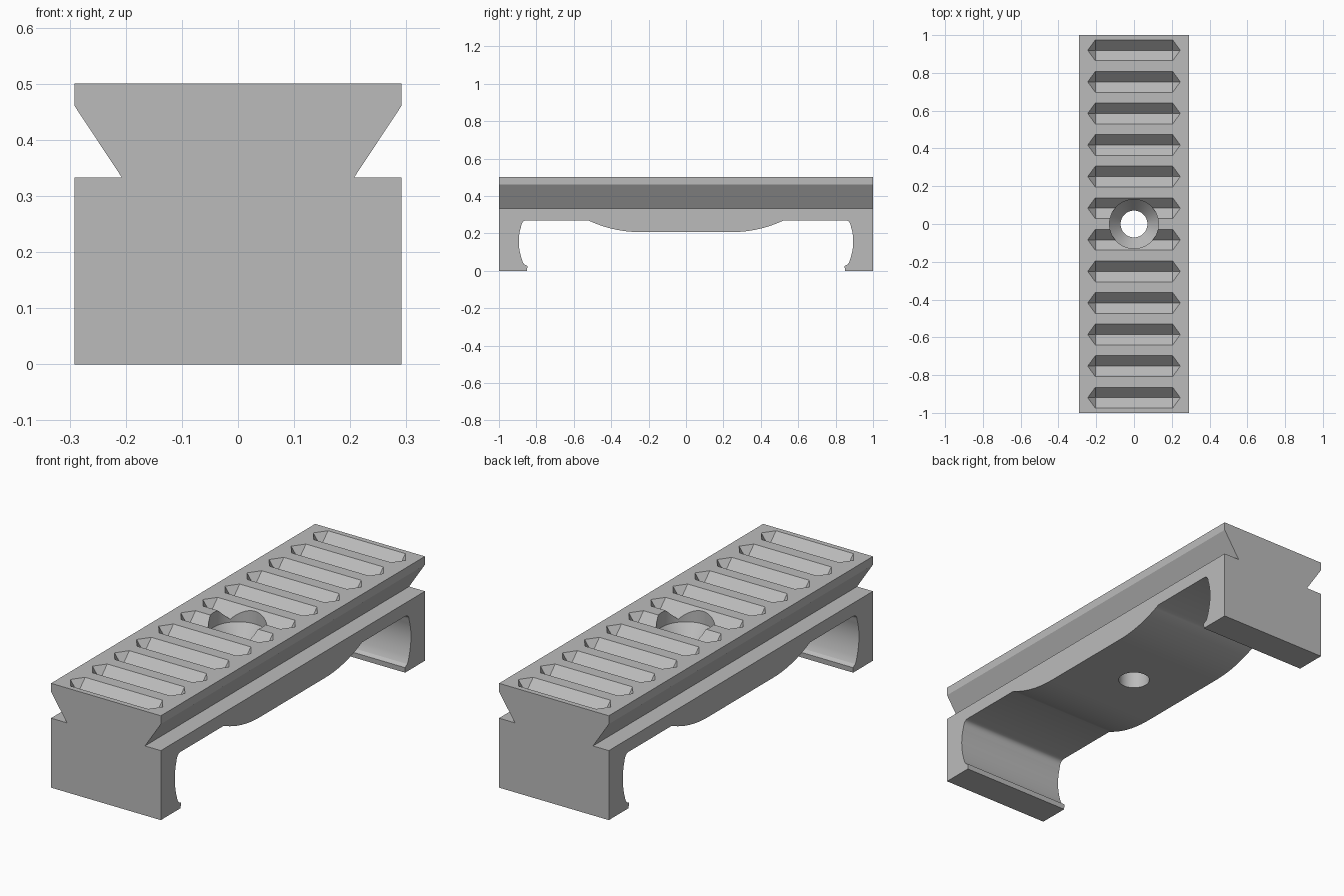
import bpy, bmesh, math
from mathutils import Matrix, Vector

cube = bpy.data.objects.get("Cube")
if cube:
    bpy.data.objects.remove(cube, do_unlink=True)

HALF_W, TOP = 0.291, 0.5

grey = bpy.data.materials.new("matte grey")
grey.use_nodes = True
grey.diffuse_color = (0.5, 0.5, 0.5, 1)
grey.node_tree.nodes["Principled BSDF"].inputs["Base Color"].default_value = (0.5, 0.5, 0.5, 1)


def finish(name, bm):
    bmesh.ops.recalc_face_normals(bm, faces=bm.faces)
    mesh = bpy.data.meshes.new(name)
    bm.to_mesh(mesh)
    bm.free()
    mesh.materials.append(grey)
    obj = bpy.data.objects.new(name, mesh)
    bpy.context.collection.objects.link(obj)
    return obj


def prism(bm, points, offset):
    """Fill a closed outline and extrude it by the offset."""
    face = bm.faces.new([bm.verts.new(p) for p in points])
    new = bmesh.ops.extrude_face_region(bm, geom=[face])["geom"]
    bmesh.ops.translate(bm, vec=offset, verts=[v for v in new if isinstance(v, bmesh.types.BMVert)])


def arc(a, mid, b, steps):
    """Smooth curve from a to b with control point mid."""
    a, mid, b = Vector(a), Vector(mid), Vector(b)
    return [tuple(a.lerp(mid, i / steps).lerp(mid.lerp(b, i / steps), i / steps)) for i in range(steps + 1)]


# Body: side profile with hooked feet and a bellied underside
half = [(1, TOP), (1, 0), (0.85, 0), (0.848, 0.025), (0.866, 0.035)]
half += arc((0.874, 0.05), (0.91, 0.15), (0.882, 0.235), 12)
half += arc((0.88, 0.245), (0.874, 0.27), (0.85, 0.27), 6)
half += arc((0.524, 0.27), (0.39, 0.207), (0.246, 0.207), 12)
outline = half + [(-y, z) for y, z in reversed(half)]
bm = bmesh.new()
prism(bm, [(-HALF_W, y, z) for y, z in outline], (2 * HALF_W, 0, 0))
body = finish("rail_body", bm)

# Dovetail notches along both long sides
bm = bmesh.new()
slope = (0.46 - 0.333) / (HALF_W - 0.207)
for s in (-1, 1):
    notch = [(0.207, 0.333), (0.4, 0.333), (0.4, 0.333 + slope * (0.4 - 0.207))]
    prism(bm, [(s * x, -1.1, z) for x, z in notch], (0, 2.2, 0))
notches = finish("notch_cutter", bm)

# Row of V grooves with pointed ends
bm = bmesh.new()
for i in range(12):
    y = (i - 5.5) * 0.1672
    pts = [(s * 0.205, y, TOP - 0.055) for s in (-1, 1)]
    for z in (TOP, TOP + 0.05):
        for s in (-1, 1):
            pts += [(s * 0.245, y, z), (s * 0.205, y - 0.055, z), (s * 0.205, y + 0.055, z)]
    bmesh.ops.convex_hull(bm, input=[bm.verts.new(p) for p in pts])
grooves = finish("groove_cutter", bm)

# Counterbored and countersunk screw hole
bm = bmesh.new()
profile = [(0, 0.6), (0.13, 0.6), (0.13, 0.43), (0.071, 0.36), (0.071, 0.1), (0, 0.1)]
verts = [bm.verts.new((r, 0, z)) for r, z in profile]
edges = [bm.edges.new(pair) for pair in zip(verts, verts[1:])]
bmesh.ops.spin(bm, geom=verts + edges, cent=(0, 0, 0), axis=(0, 0, 1), angle=math.tau, steps=48)
bmesh.ops.remove_doubles(bm, verts=bm.verts, dist=1e-4)
hole = finish("hole_cutter", bm)

# Cut everything out of the body
bpy.ops.object.select_all(action="DESELECT")
bpy.context.view_layer.objects.active = body
body.select_set(True)
for cutter in (notches, grooves, hole):
    cut = body.modifiers.new(cutter.name, "BOOLEAN")
    cut.operation, cut.solver, cut.object = "DIFFERENCE", "EXACT", cutter
    bpy.ops.object.modifier_apply(modifier=cut.name)
    bpy.data.objects.remove(cutter, do_unlink=True)

bpy.ops.object.shade_smooth_by_angle(angle=math.radians(25))
